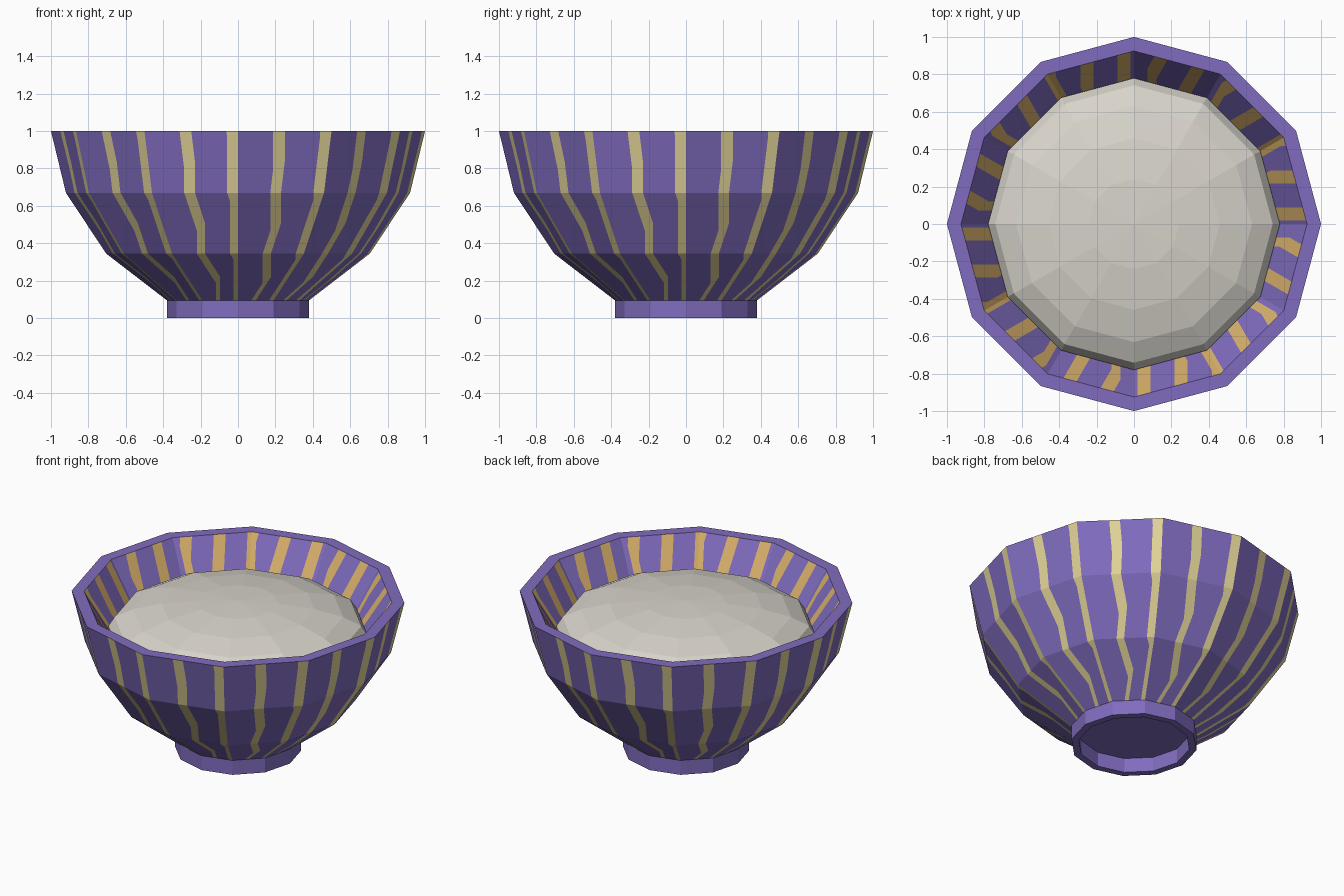
import bpy, bmesh, math
from mathutils import Vector

if "Cube" in bpy.data.objects:
    bpy.data.objects.remove(bpy.data.objects["Cube"])

SIDES = 12


def material(name, rgb):
    m = bpy.data.materials.new(name)
    lin = [(c / 255 / 12.92) if c < 11 else ((c / 255 + 0.055) / 1.055) ** 2.4 for c in rgb]
    m.diffuse_color = (*lin, 1)
    m.use_nodes = True
    m.node_tree.nodes["Principled BSDF"].inputs["Base Color"].default_value = m.diffuse_color
    return m


PURPLE = material("purple_glaze", (128, 108, 191))
CREAM = material("cream_stripe", (226, 212, 152))
OCHRE = material("ochre_stripe", (218, 178, 108))
RICE = material("pale_food", (216, 212, 203))


def point(r, z, i):
    a = 2 * math.pi * i / SIDES
    return Vector((r * math.cos(a), r * math.sin(a), z))


def clip(poly, u0, keep_above):
    """Cut a polygon of (u, position) pairs at u = u0."""
    out = []
    for (ua, a), (ub, b) in zip(poly, poly[1:] + poly[:1]):
        da, db = (ua - u0, ub - u0) if keep_above else (u0 - ua, u0 - ub)
        if da >= 0:
            out.append((ua, a))
        if da * db < 0:
            out.append((u0, a.lerp(b, da / (da - db))))
    return out


def plain_band(bm, lo, hi):
    for i in range(SIDES):
        quad = [point(*lo, i), point(*lo, i + 1), point(*hi, i + 1), point(*hi, i)]
        bm.faces.new([bm.verts.new(p) for p in quad])


def striped_band(bm, lo, hi, period, start, width, mat, inward=False):
    """Faceted band with stripes cut in; u counts sides around the bowl."""
    cuts = []
    for k in range(-1, round(SIDES / period) + 1):
        s = start + k * period
        cuts += [s, s + width]
    for i in range(SIDES):
        bl, br = (i, point(*lo, i)), (i + 1, point(*lo, i + 1))
        tl, tr = (i, point(*hi, i)), (i + 1, point(*hi, i + 1))
        edges = [i] + [c for c in cuts if i + 1e-4 < c < i + 1 - 1e-4] + [i + 1]
        for tri in ([bl, br, tr], [bl, tr, tl]):
            for u0, u1 in zip(edges, edges[1:]):
                poly = clip(clip(tri, u0, True), u1, False)
                pts = [p for n, (u, p) in enumerate(poly) if (p - poly[n - 1][1]).length > 1e-6]
                if len(pts) < 3:
                    continue
                if inward:
                    pts.reverse()
                f = bm.faces.new([bm.verts.new(p) for p in pts])
                mid = (u0 + u1) / 2
                f.material_index = mat if (mid - start) % period < width else 0


def disc(bm, r, z, up):
    order = range(SIDES) if up else reversed(range(SIDES))
    bm.faces.new([bm.verts.new(point(r, z, i)) for i in order])


def finish(bm, name, mats):
    bmesh.ops.remove_doubles(bm, verts=bm.verts, dist=1e-5)
    me = bpy.data.meshes.new(name)
    bm.to_mesh(me)
    bm.free()
    for m in mats:
        me.materials.append(m)
    ob = bpy.data.objects.new(name, me)
    bpy.context.collection.objects.link(ob)
    return ob


# Bowl: striped outside, flat rim, striped inside
bm = bmesh.new()
outer = [(0.38, 0.095), (0.705, 0.345), (0.92, 0.67), (1.0, 1.0)]
for lo, hi in zip(outer, outer[1:]):
    striped_band(bm, lo, hi, 0.5, 0.375, 0.125, 1)
plain_band(bm, (1.0, 1.0), (0.925, 1.0))
striped_band(bm, (0.62, 0.5), (0.925, 1.0), 3 / 7, 0.042, 0.15, 2, inward=True)
disc(bm, 0.62, 0.5, True)
disc(bm, 0.38, 0.095, False)
finish(bm, "bowl", [PURPLE, CREAM, OCHRE])

# Hollow foot ring
bm = bmesh.new()
foot = [(0.335, 0.095), (0.335, 0.0), (0.38, 0.0), (0.38, 0.095)]
for lo, hi in zip(foot, foot[1:]):
    plain_band(bm, lo, hi)
finish(bm, "foot_ring", [PURPLE])

# Flattened mound of food
bm = bmesh.new()
bmesh.ops.create_uvsphere(bm, u_segments=SIDES, v_segments=10, radius=1)
bmesh.ops.scale(bm, verts=bm.verts, vec=(0.78, 0.78, 0.2))
bmesh.ops.translate(bm, verts=bm.verts, vec=(0, 0, 0.775))
finish(bm, "food_mound", [RICE])
